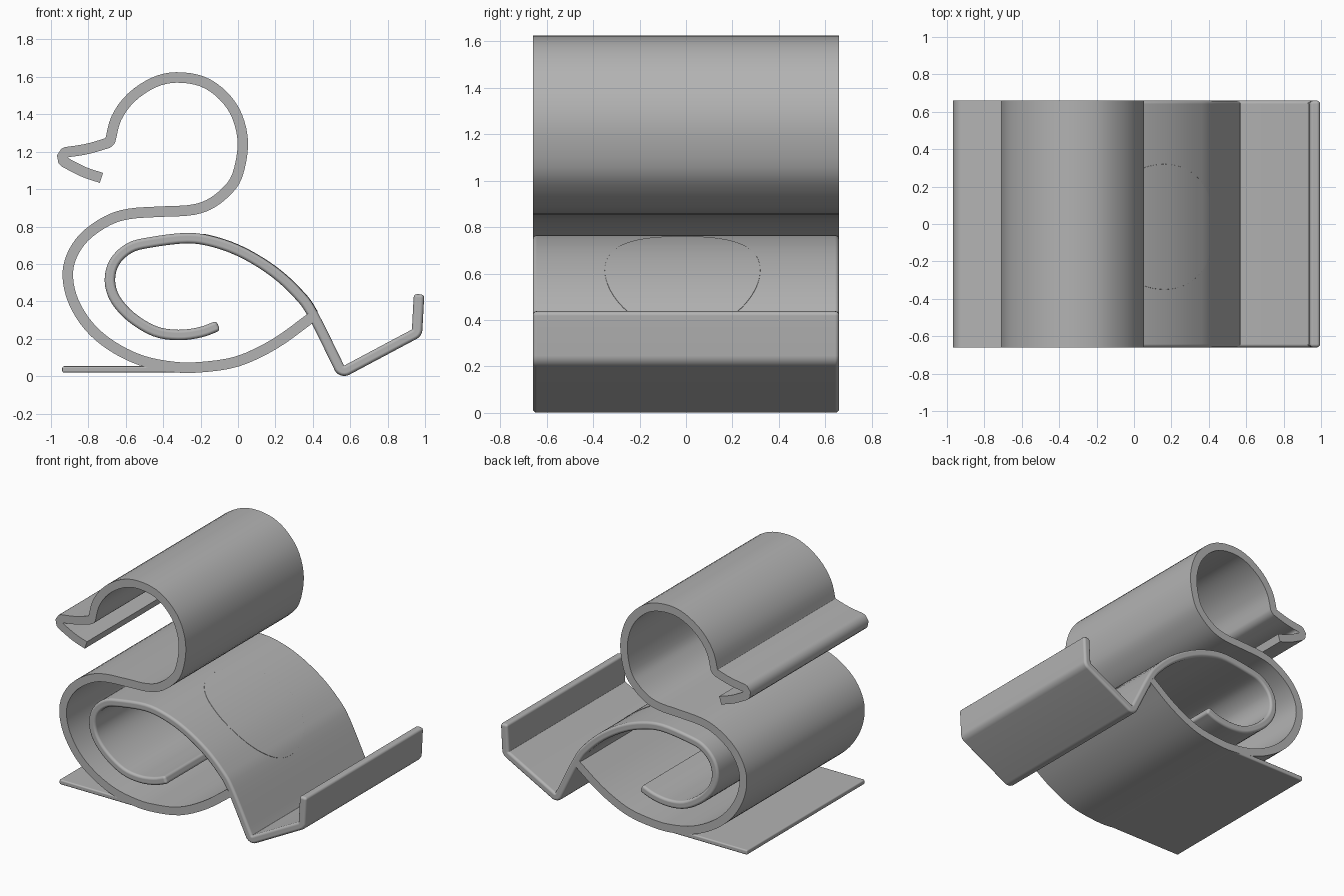
import bpy, bmesh, math
from mathutils import Vector

if "Cube" in bpy.data.objects:
    bpy.data.objects.remove(bpy.data.objects["Cube"], do_unlink=True)

HALF_WIDTH = 0.66
THICK = 0.056

grey = bpy.data.materials.new("plain grey")
grey.use_nodes = True
COLOUR = (0.45, 0.45, 0.45, 1)
grey.diffuse_color = COLOUR
grey.node_tree.nodes["Principled BSDF"].inputs["Base Color"].default_value = COLOUR


def spline(pts, steps=4):
    """Smooth curve through 2D points; two points stay a straight line."""
    p = [Vector(q) for q in pts]
    if len(p) == 2:
        return p
    e = [p[0] * 2 - p[1]] + p + [p[-1] * 2 - p[-2]]
    out = []
    for a, b, c, d in zip(e, e[1:], e[2:], e[3:]):
        for i in range(steps):
            t = i / steps
            out.append(0.5 * (2 * b + (c - a) * t + (2 * a - 5 * b + 4 * c - d) * t ** 2
                              + (3 * b - a - 3 * c + d) * t ** 3))
    return out + [p[-1]]


def join(pieces, r=0.03):
    """Chain curves end to end, with a small round at each corner."""
    path = spline(pieces[0])
    for piece in pieces[1:]:
        nxt = spline(piece)
        j = nxt[0]
        path.pop()
        u = (path[-1] - j).normalized()
        v = (nxt[1] - j).normalized()
        half = u.angle(v) / 2
        d = r / math.tan(half)
        centre = j + (u + v).normalized() * r / math.sin(half)
        a, b = j + u * d - centre, j + v * d - centre
        arc = [centre + a.lerp(b, i / 6).normalized() * r for i in range(7)]
        path = [q for q in path if (q - j).length > d * 1.2] + arc
        path += [q for q in nxt[1:] if (q - j).length > d * 1.2]
    return path


def sheet(name, rows, thick, bevel):
    """Thick sheet from rows of (x, z, y_min, y_max)."""
    bm = bmesh.new()
    pairs = [(bm.verts.new((x, y0, z)), bm.verts.new((x, y1, z))) for x, z, y0, y1 in rows]
    for (a, b), (c, d) in zip(pairs, pairs[1:]):
        bm.faces.new((a, b, d, c)).smooth = True
    mesh = bpy.data.meshes.new(name)
    bm.to_mesh(mesh)
    bm.free()
    mesh.materials.append(grey)
    ob = bpy.data.objects.new(name, mesh)
    bpy.context.collection.objects.link(ob)
    solid = ob.modifiers.new("thickness", 'SOLIDIFY')
    solid.thickness = thick
    solid.offset = 0
    solid.use_even_offset = True
    rim = ob.modifiers.new("rounded_rim", 'BEVEL')
    rim.width = bevel
    rim.segments = 3
    rim.limit_method = 'ANGLE'
    rim.angle_limit = math.radians(50)
    rim.harden_normals = True
    return ob


def ribbon(name, path, thick=THICK, bevel=0.018):
    return sheet(name, [(p.x, p.y, -HALF_WIDTH, HALF_WIDTH) for p in path], thick, bevel)


# Beak, head, neck and belly in one strip
lower_beak = [(-.73, 1.06), (-.82, 1.09), (-.91, 1.135), (-1.0, 1.187)]
upper_beak = [(-1.0, 1.187), (-.82, 1.212), (-.685, 1.25)]
head_and_belly = [
    (-.685, 1.25), (-.65, 1.38), (-.57, 1.49), (-.45, 1.57), (-.33, 1.597), (-.19, 1.575),
    (-.08, 1.5), (-.005, 1.39), (.026, 1.24), (-.005, 1.07), (-.07, .98), (-.16, .915),
    (-.26, .887), (-.4, .88), (-.58, .868), (-.7, .83), (-.82, .745), (-.89, .64),
    (-.91, .53), (-.88, .4), (-.8, .27), (-.68, .165), (-.52, .085), (-.35, .05),
    (-.2, .048), (0, .08), (.2, .175), (.395, .315)]
ribbon("head_and_belly", join([lower_beak, upper_beak, head_and_belly]))

# Curled wing running into the folded tail
wing = [
    (-.105, .27), (-.2, .235), (-.32, .22), (-.445, .24), (-.57, .315), (-.655, .41),
    (-.685, .51), (-.66, .61), (-.58, .685), (-.47, .715), (-.27, .738), (-.12, .715),
    (.035, .655), (.195, .555), (.32, .44), (.4, .33), (.555, .018)]
tail_floor = [(.555, .018), (.957, .232)]
tail_fin = [(.957, .232), (.968, .438)]
wing_path = join([wing, tail_floor, tail_fin])
ribbon("wing_and_tail", wing_path)

# Thin flat foot under the belly
ribbon("foot_plate", [Vector((-.94, .036)), Vector((-.2, .036))], 0.034, 0.01)

# Faint round panel lying on the wing
top = [p for p in wing_path if -.2 < p.x < .45 and p.y > .29]
skin = []
for i, p in enumerate(top):
    t = (top[min(i + 1, len(top) - 1)] - top[max(i - 1, 0)]).normalized()
    skin.append(p + Vector((-t.y, t.x)) * (THICK / 2))
lengths = [0]
for a, b in zip(skin, skin[1:]):
    lengths.append(lengths[-1] + (b - a).length)


def on_skin(s):
    for a, b, la, lb in zip(skin, skin[1:], lengths, lengths[1:]):
        if s <= lb:
            return a.lerp(b, (s - la) / (lb - la))
    return skin[-1]


rows = []
for i in range(1, 40):
    angle = math.pi * i / 40
    q = on_skin(lengths[-1] * (1 - math.cos(angle)) / 2)
    w = 0.335 * math.sin(angle)
    rows.append((q.x, q.y, -.015 - w, -.015 + w))
sheet("wing_panel", rows, 0.005, 0.001)
